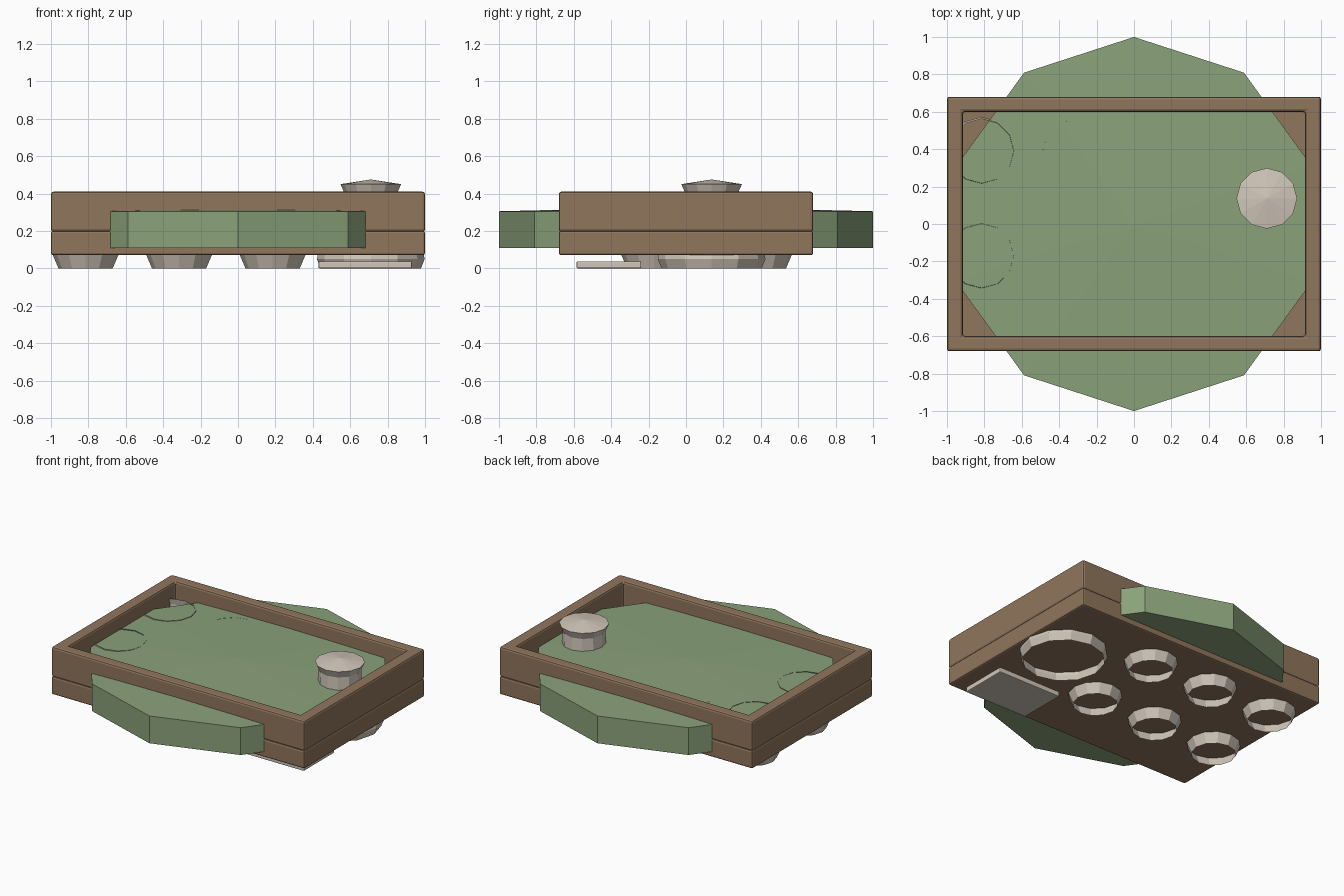
import bpy, bmesh, math

cube = bpy.data.objects.get("Cube")
if cube:
    bpy.data.objects.remove(cube, do_unlink=True)


def material(name, rgb):
    m = bpy.data.materials.new(name)
    m.use_nodes = True
    m.diffuse_color = (*rgb, 1)
    m.node_tree.nodes["Principled BSDF"].inputs["Base Color"].default_value = (*rgb, 1)
    return m


BROWN = material("brown wood", (0.28, 0.18, 0.108))
GREEN = material("sage green", (0.255, 0.36, 0.195))
CREAM = material("cream", (0.64, 0.57, 0.49))


def finish(name, bm, mat, bevel=0):
    bmesh.ops.recalc_face_normals(bm, faces=bm.faces)
    mesh = bpy.data.meshes.new(name)
    bm.to_mesh(mesh)
    bm.free()
    mesh.materials.append(mat)
    ob = bpy.data.objects.new(name, mesh)
    bpy.context.collection.objects.link(ob)
    if bevel:
        mod = ob.modifiers.new("Bevel", 'BEVEL')
        mod.width = bevel
        mod.segments = 2
        mod.limit_method = 'ANGLE'
    return ob


def box(name, x, y, z, mat, bevel):
    """Box from (min, max) pairs."""
    bm = bmesh.new()
    bmesh.ops.create_cube(bm, size=1)
    for v in bm.verts:
        for i, (lo, hi) in enumerate((x, y, z)):
            v.co[i] = hi if v.co[i] > 0 else lo
    return finish(name, bm, mat, bevel)


def turned(name, profile, sides, centre, mat, start=0.0):
    """Faceted turning of a (radius, z) profile; zero radius closes to a point."""
    bm = bmesh.new()
    rings = []
    for r, z in profile:
        count = sides if r else 1
        rings.append([bm.verts.new((centre[0] + r * math.cos(start + math.tau * k / sides),
                                    centre[1] + r * math.sin(start + math.tau * k / sides), z))
                      for k in range(count)])
    for a, b in zip(rings, rings[1:]):
        for k in range(sides):
            n = (k + 1) % sides
            quad = [a[k % len(a)], a[n % len(a)], b[n % len(b)], b[k % len(b)]]
            bm.faces.new(list(dict.fromkeys(quad)))
    return finish(name, bm, mat)


# Wooden tray: base slab and a raised rectangular frame
box("tray_base", (-1, 1), (-0.68, 0.68), (0.07, 0.2), BROWN, 0.012)

bm = bmesh.new()
loops = []
for hx, hy, z in ((1, 0.68, 0.195), (1, 0.68, 0.41), (0.915, 0.6, 0.41), (0.915, 0.6, 0.195)):
    loops.append([bm.verts.new((sx * hx, sy * hy, z))
                  for sx, sy in ((-1, -1), (1, -1), (1, 1), (-1, 1))])
for a, b in zip(loops, loops[1:] + loops[:1]):
    for k in range(4):
        n = (k + 1) % 4
        bm.faces.new((a[k], a[n], b[n], b[k]))
finish("tray_frame", bm, BROWN, 0.014)

# Ten-sided green slab with a shallow peaked top
turned("green_slab", [(0, 0.11), (1, 0.11), (1, 0.305), (0, 0.33)],
       10, (0, 0), GREEN, math.pi / 2)

# Two rows of open tapered cups through the tray
for row, y in (("front", -0.17), ("back", 0.39)):
    for i in range(3):
        turned(f"{row}_cup_{i + 1}",
               [(0.145, 0), (0.175, 0.07), (0.182, 0.27), (0.172, 0.314)],
               12, (-0.815 + 0.5 * i, y), CREAM)

# Large ring below and the knob above it
hub = (0.71, 0.137)
turned("large_ring", [(0.268, 0), (0.288, 0.05), (0.28, 0.09)], 12, hub, CREAM)
turned("knob", [(0.145, 0.2), (0.14, 0.4), (0.162, 0.45), (0, 0.475)], 12, hub, CREAM)

# Flat plate under the front left corner
box("bottom_plate", (0.43, 0.93), (-0.585, -0.24), (0, 0.037), CREAM, 0.006)
